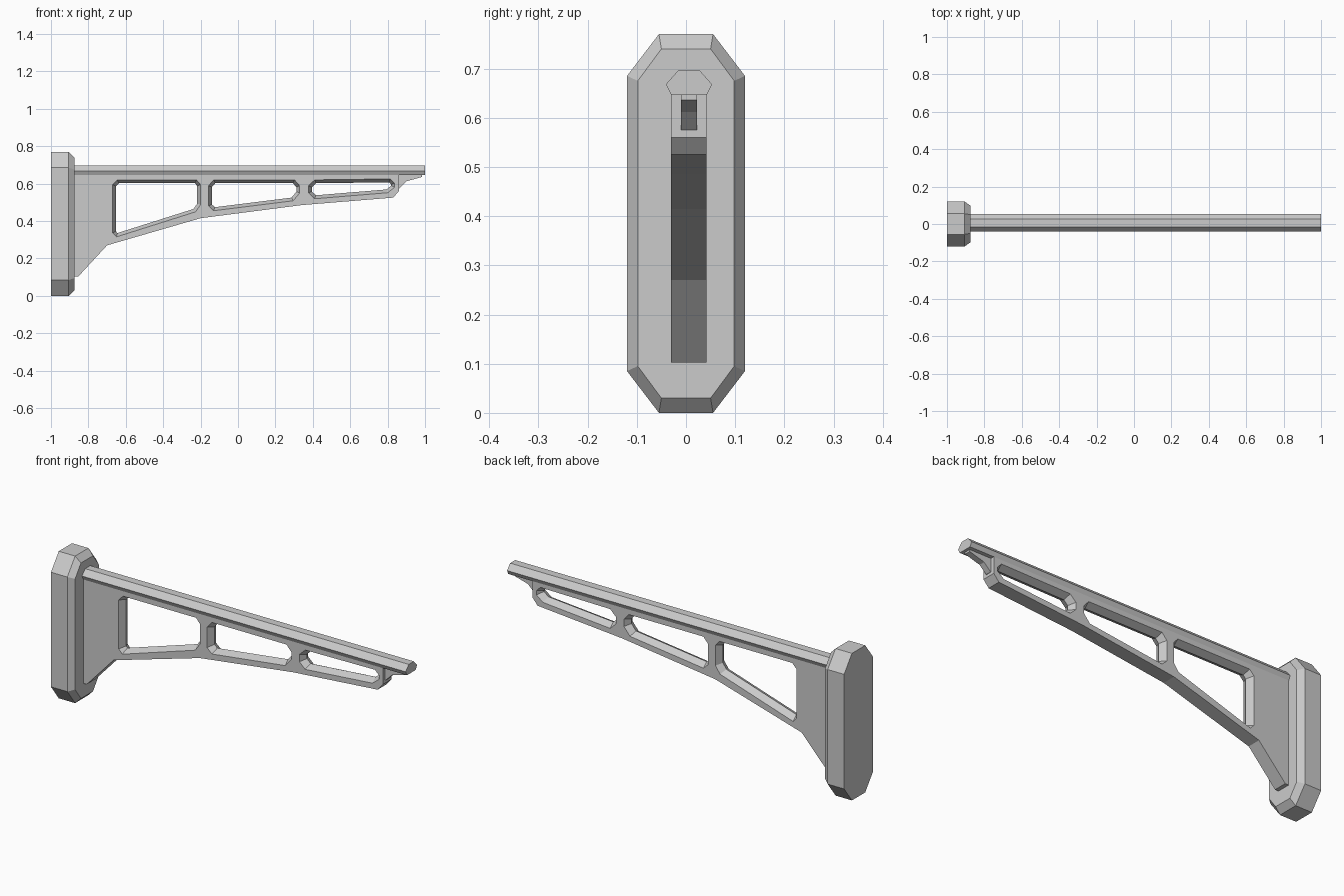
import bpy, bmesh
from mathutils import Vector

cube = bpy.data.objects.get("Cube")
if cube:
    bpy.data.objects.remove(cube, do_unlink=True)

grey = bpy.data.materials.new("light_grey")
grey.use_nodes = True
grey.diffuse_color = (0.6, 0.6, 0.6, 1)
grey.node_tree.nodes["Principled BSDF"].inputs["Base Color"].default_value = (0.6, 0.6, 0.6, 1)


def loft(name, rings):
    """Skin a stack of matching rings and cap both ends."""
    bm = bmesh.new()
    loops = [[bm.verts.new(p) for p in ring] for ring in rings]
    for a, b in zip(loops, loops[1:]):
        for i in range(len(a)):
            j = (i + 1) % len(a)
            bm.faces.new((a[i], a[j], b[j], b[i]))
    bm.faces.new(loops[0])
    bm.faces.new(loops[-1])
    bmesh.ops.recalc_face_normals(bm, faces=bm.faces)
    mesh = bpy.data.meshes.new(name)
    bm.to_mesh(mesh)
    bm.free()
    mesh.materials.append(grey)
    obj = bpy.data.objects.new(name, mesh)
    bpy.context.collection.objects.link(obj)
    return obj


def along_x(x, profile):
    return [(x, y, z) for y, z in profile]


def along_y(y, profile):
    return [(x, y, z) for x, z in profile]


def inset(points, dist):
    """Move each side of a counter-clockwise outline inward by dist."""
    pts = [Vector(p) for p in points]
    result = []
    for i, p in enumerate(pts):
        d1 = (p - pts[i - 1]).normalized()
        d2 = (pts[(i + 1) % len(pts)] - p).normalized()
        n1, n2 = Vector((-d1.y, d1.x)), Vector((-d2.y, d2.x))
        result.append(p + (n1 + n2) * dist / (1 + n1.dot(n2)))
    return result


def plate_outline(w, flat, low, high, bottom, top):
    return [(-flat, bottom), (flat, bottom), (w, low), (w, high),
            (flat, top), (-flat, top), (-w, high), (-w, low)]


# Wall plate with chamfered front rim
outer = plate_outline(0.12, 0.055, 0.085, 0.685, 0, 0.77)
inner = plate_outline(0.098, 0.05, 0.095, 0.675, 0.03, 0.74)
loft("wall_plate", [along_x(-1, outer), along_x(-0.905, outer), along_x(-0.875, inner)])

# Top rail
MID = 0.006
half = [(0.036, 0.646), (0.047, 0.668), (0.021, 0.697)]
rail = [(MID + y, z) for y, z in half] + [(MID - y, z) for y, z in reversed(half)]
loft("top_rail", [along_x(-0.89, rail), along_x(1, rail)])

# Bracket web
FRONT, BACK = MID - 0.036, MID + 0.036
web_outline = [(-0.89, 0.102), (-0.855, 0.102), (-0.70, 0.27), (-0.20, 0.415),
               (0.34, 0.485), (0.83, 0.525), (0.86, 0.56), (0.86, 0.65), (-0.89, 0.65)]
web = loft("bracket_web", [along_y(FRONT, web_outline), along_y(BACK, web_outline)])

# Openings that narrow towards the middle of the web
openings = [
    [(-0.65, 0.315), (-0.227, 0.449), (-0.20, 0.487), (-0.20, 0.594),
     (-0.222, 0.62), (-0.645, 0.62), (-0.67, 0.594), (-0.67, 0.337)],
    [(-0.13, 0.455), (0.295, 0.508), (0.33, 0.55), (0.33, 0.588),
     (0.302, 0.62), (-0.13, 0.62), (-0.158, 0.588), (-0.158, 0.481)],
    [(0.41, 0.519), (0.80, 0.551), (0.837, 0.58), (0.837, 0.602),
     (0.815, 0.625), (0.41, 0.62), (0.377, 0.588), (0.377, 0.55)],
]
bpy.context.view_layer.objects.active = web
for outline in openings:
    narrow, wide = inset(outline, 0.018), inset(outline, -0.003)
    cutter = loft("opening_cutter", [along_y(FRONT - 0.006, wide), along_y(MID, narrow),
                                     along_y(BACK + 0.006, wide)])
    cutter.hide_render = True
    cut = web.modifiers.new("opening", "BOOLEAN")
    cut.object = cutter
    cut.operation = "DIFFERENCE"
    cut.solver = "EXACT"
    bpy.ops.object.modifier_apply(modifier=cut.name)
    bpy.data.objects.remove(cutter, do_unlink=True)

# Thin rib under the rail tip
rib = [(0.85, 0.575), (0.862, 0.575), (0.90, 0.612), (0.985, 0.636), (0.985, 0.655), (0.85, 0.655)]
loft("tip_rib", [along_y(MID - 0.016, rib), along_y(MID + 0.016, rib)])
